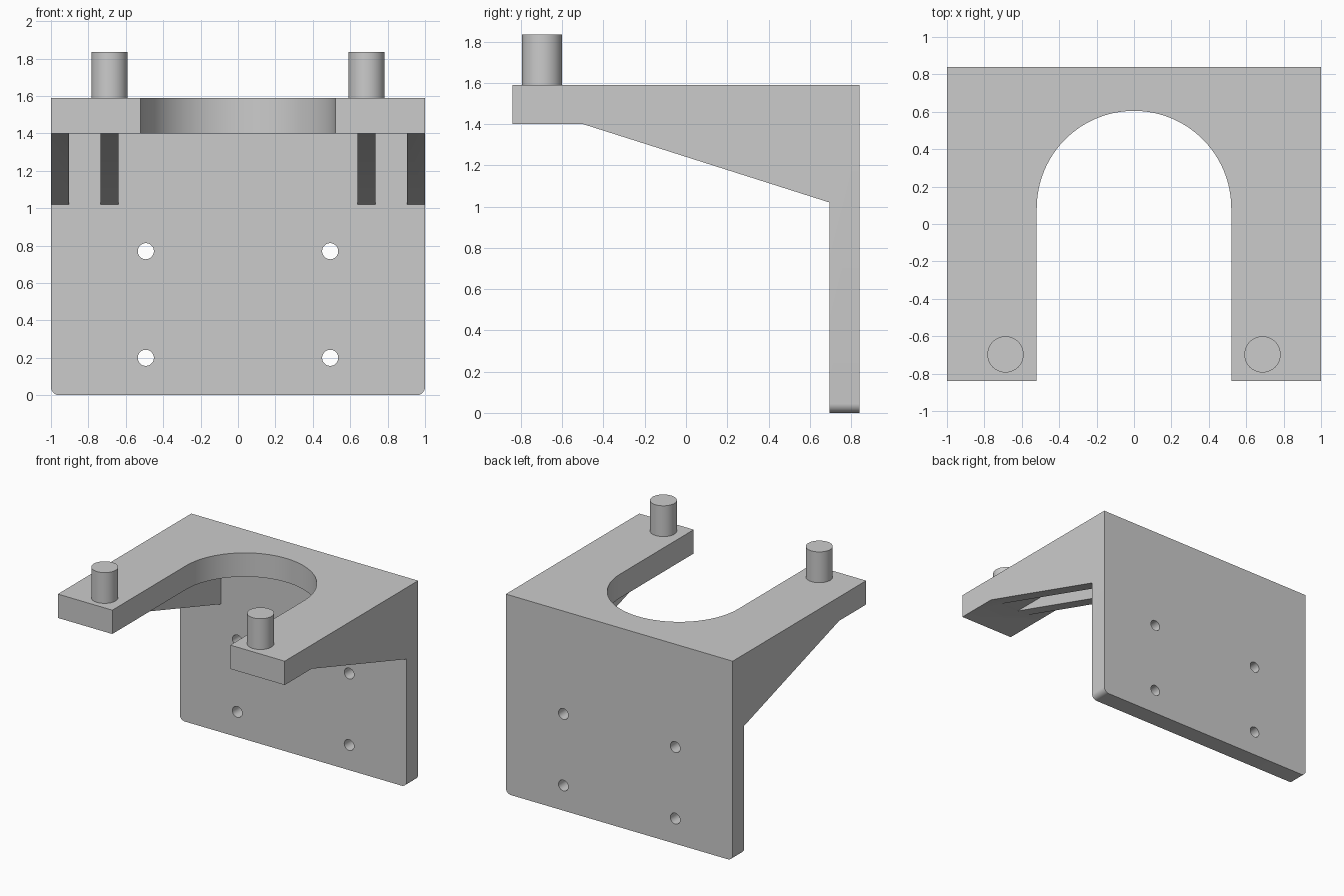
import bpy, bmesh
from math import sin, cos, pi, radians
from mathutils import Vector

if "Cube" in bpy.data.objects:
    bpy.data.objects.remove(bpy.data.objects["Cube"])


def prism(name, points, offset, bevel_test=None):
    """Extrude a closed outline of 3D points along an offset vector."""
    bm = bmesh.new()
    face = bm.faces.new([bm.verts.new(p) for p in points])
    ext = bmesh.ops.extrude_face_region(bm, geom=[face], use_keep_orig=True)
    moved = [g for g in ext["geom"] if isinstance(g, bmesh.types.BMVert)]
    bmesh.ops.translate(bm, verts=moved, vec=Vector(offset))
    if bevel_test:
        edges = [e for e in bm.edges if all(bevel_test(v.co) for v in e.verts)
                 and abs(e.verts[0].co.x - e.verts[1].co.x) < 1e-4]
        bmesh.ops.bevel(bm, geom=edges, offset=0.045, segments=8,
                        profile=0.5, affect='EDGES')
    bmesh.ops.recalc_face_normals(bm, faces=bm.faces)
    mesh = bpy.data.meshes.new(name)
    bm.to_mesh(mesh)
    bm.free()
    ob = bpy.data.objects.new(name, mesh)
    bpy.context.collection.objects.link(ob)
    return ob


def box(name, x0, x1, y0, y1, z0, z1):
    return prism(name, [(x0, y0, z0), (x1, y0, z0), (x1, y1, z0), (x0, y1, z0)],
                 (0, 0, z1 - z0))


def cylinder(name, radius, depth, loc, rot=(0, 0, 0)):
    bpy.ops.mesh.primitive_cylinder_add(vertices=48, radius=radius, depth=depth,
                                        location=loc, rotation=rot)
    bpy.context.object.name = name
    return bpy.context.object


def activate(ob):
    bpy.ops.object.select_all(action='DESELECT')
    ob.select_set(True)
    bpy.context.view_layer.objects.active = ob


def smooth(ob):
    activate(ob)
    bpy.ops.object.shade_smooth_by_angle(angle=radians(30))


# Bracket body: side profile across the full width, bottom corners rounded
profile = [(-0.84, 1.59), (-0.84, 1.4), (-0.5, 1.4), (0.695, 1.02),
           (0.695, 0), (0.84, 0), (0.84, 1.59)]
bracket = prism("bracket", [(-1, y, z) for y, z in profile], (2, 0, 0),
                lambda co: co.z < 1e-4)

# Pockets that leave four gusset ribs under the shelf
cutters = [box("middle_pocket", -0.638, 0.638, -0.5, 0.695, 0.9, 1.4)]
for s in (-1, 1):
    a, b = sorted((s * 0.736, s * 0.903))
    cutters.append(box("side_pocket", a, b, -0.5, 0.695, 0.9, 1.4))

# U-shaped slot through the shelf
r, cy = 0.52, 0.085
outline = [(r, -1, 1.2), *[(r * cos(pi * i / 48), cy + r * sin(pi * i / 48), 1.2)
                           for i in range(49)], (-r, -1, 1.2)]
cutters.append(prism("slot", outline, (0, 0, 0.6)))

# Four screw holes in the back plate
for x in (-0.493, 0.493):
    for z in (0.2, 0.77):
        cutters.append(cylinder("screw_hole", 0.043, 0.5, (x, 0.77, z), (pi / 2, 0, 0)))

for cutter in cutters:
    cutter.hide_render = True
    activate(bracket)
    mod = bracket.modifiers.new("cut", 'BOOLEAN')
    mod.operation, mod.solver, mod.object = 'DIFFERENCE', 'EXACT', cutter
    bpy.ops.object.modifier_apply(modifier=mod.name)
    bpy.data.objects.remove(cutter)
smooth(bracket)

# Upright pins on the two arm tips
for side, x in (("left", -0.687), ("right", 0.687)):
    smooth(cylinder(side + "_pin", 0.097, 0.285, (x, -0.697, 1.6925)))
